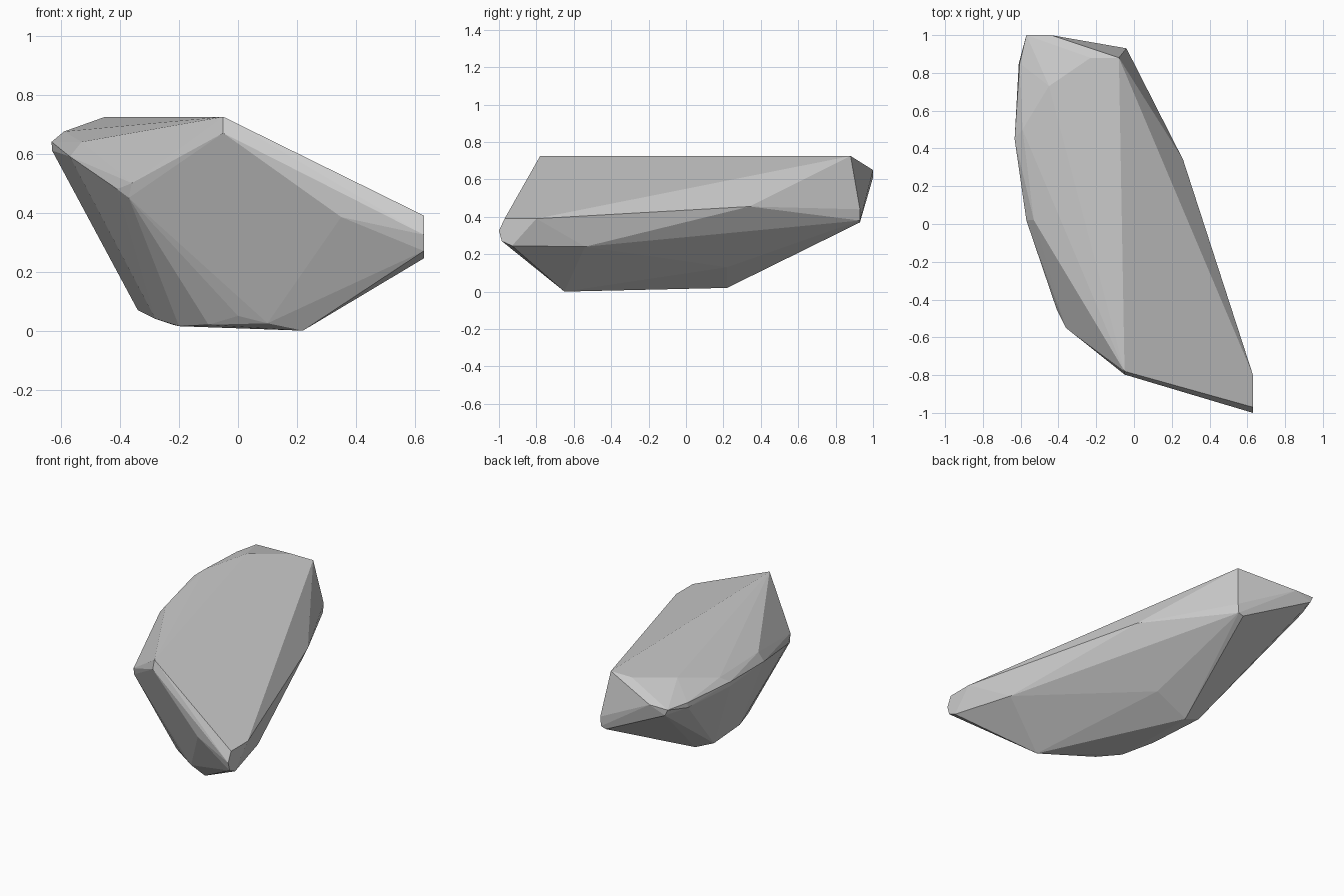
import bpy, bmesh

if "Cube" in bpy.data.objects:
    bpy.data.objects.remove(bpy.data.objects["Cube"])

# Faceted stone: convex hull over a few key corners
ridge_and_plateau = [(-.05, -.78, .725), (-.08, .88, .725), (-.23, .88, .725), (-.45, .73, .725), (-.05, -.797, .67)]
right_tip = [(.63, -.97, .39), (.63, -.8, .39), (.63, -1, .325), (.63, -.985, .27), (.63, -.93, .245)]
right_side = [(.35, -.91, .385), (.26, .34, .455), (.52, -.54, .24), (0, .22, .13)]
back_end = [(-.04, .93, .44), (-.045, .93, .38), (-.08, .93, .37), (-.57, 1, .65), (-.44, 1, .65), (-.55, 1, .61)]
left_rim = [(-.36, -.55, .50), (-.37, -.53, .45), (-.41, -.45, .48), (-.2, -.57, .67), (-.35, -.27, .655),
            (-.57, .02, .59), (-.53, .02, .64), (-.63, .45, .61), (-.632, .45, .64), (-.59, .5, .675),
            (-.61, .85, .62), (-.605, .85, .65)]
underside = [(.22, -.65, 0), (.1, -.62, .025), (0, -.57, .05), (-.1, -.48, .02), (-.2, -.35, .015),
             (-.28, -.15, .04), (-.34, .2, .07), (-.22, .22, .02)]

bm = bmesh.new()
for p in ridge_and_plateau + right_tip + right_side + back_end + left_rim + underside:
    bm.verts.new(p)
res = bmesh.ops.convex_hull(bm, input=bm.verts)
junk = {g for g in res["geom_interior"] + res["geom_unused"] if isinstance(g, bmesh.types.BMVert) and g.is_valid}
bmesh.ops.delete(bm, geom=list(junk), context='VERTS')

# Merge nearly coplanar facets
bmesh.ops.dissolve_limit(bm, angle_limit=.03, verts=bm.verts, edges=bm.edges)
bmesh.ops.recalc_face_normals(bm, faces=bm.faces)
mesh = bpy.data.meshes.new("stone")
bm.to_mesh(mesh)
bm.free()
stone = bpy.data.objects.new("stone", mesh)
bpy.context.collection.objects.link(stone)
